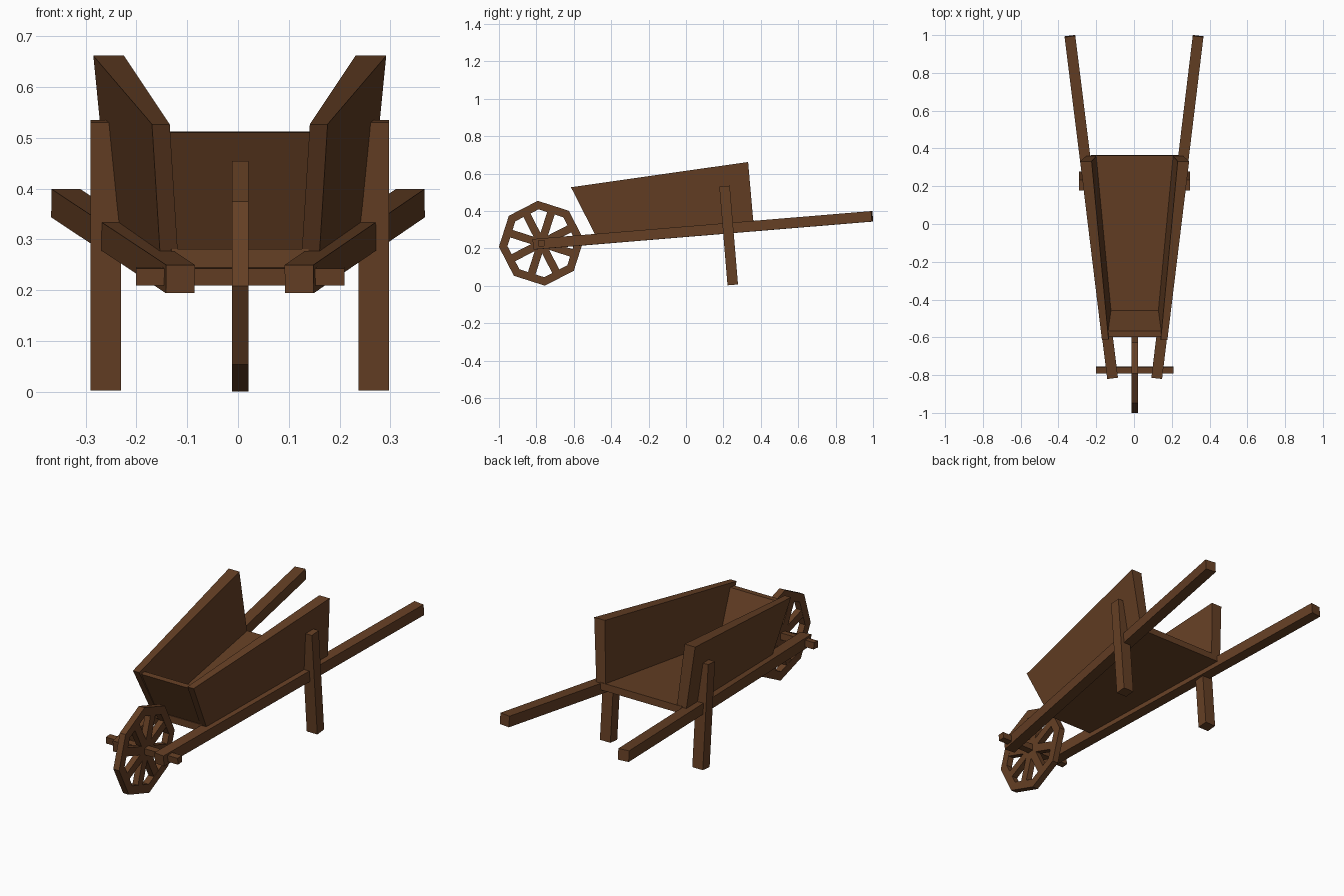
import bpy, bmesh, math
from mathutils import Vector, Matrix

if "Cube" in bpy.data.objects:
    bpy.data.objects.remove(bpy.data.objects["Cube"])

wood = bpy.data.materials.new("brown wood")
wood.diffuse_color = (0.13, 0.05, 0.018, 1)
wood.use_nodes = True
wood.node_tree.nodes["Principled BSDF"].inputs["Base Color"].default_value = wood.diffuse_color
CX = 0.0035                      # mirror plane of the body
TILT = math.atan2(0.151, 1.812)  # slope of the rails


def finish(name, bm):
    bmesh.ops.recalc_face_normals(bm, faces=bm.faces)
    me = bpy.data.meshes.new(name)
    bm.to_mesh(me)
    bm.free()
    me.materials.append(wood)
    ob = bpy.data.objects.new(name, me)
    bpy.context.collection.objects.link(ob)
    return ob


def add_box(bm, size, mat):
    bmesh.ops.create_cube(bm, size=1, matrix=mat @ Matrix.Diagonal((*size, 1)))


def hexa(name, a, b):
    """Solid joining two quads with matching corner order."""
    bm = bmesh.new()
    va = [bm.verts.new(p) for p in a]
    vb = [bm.verts.new(p) for p in b]
    bm.faces.new(va)
    bm.faces.new(vb)
    for i in range(4):
        j = (i + 1) % 4
        bm.faces.new((va[i], va[j], vb[j], vb[i]))
    return finish(name, bm)


for s, side in ((-1, "left"), (1, "right")):
    # long rail that ends in a handle
    p = Vector((CX + s * 0.117, -0.815, 0.222))
    q = Vector((s * 0.3395, 0.995, 0.3715))
    d = (q - p).normalized()
    r = d.cross(Vector((0, 0, 1))).normalized()
    u = r.cross(d)
    m = Matrix((r, d, u)).transposed().to_4x4()
    m.translation = (p + q) / 2
    bm = bmesh.new()
    add_box(bm, (0.057, (q - p).length, 0.056), m)
    finish(side + "_rail", bm)

    # leg, square to the rail
    bm = bmesh.new()
    add_box(bm, (0.06, 0.056, 0.53), Matrix.Translation((CX + s * 0.264, 0.228, 0.269))
            @ Matrix.Rotation(TILT, 4, 'X'))
    finish(side + "_leg", bm)

    # flared tub side: front edge and back edge
    def X(x):
        return CX + s * x
    hexa(side + "_tub_side",
         [(X(0.138), -0.615, 0.527), (X(0.173), -0.615, 0.527),
          (X(0.157), -0.485, 0.272), (X(0.122), -0.485, 0.272)],
         [(X(0.228), 0.332, 0.662), (X(0.2885), 0.332, 0.662),
          (X(0.257), 0.36, 0.343), (X(0.203), 0.36, 0.343)])

# tub floor, widening to the back
hexa("tub_floor",
     [(CX - 0.135, -0.49, 0.281), (CX + 0.135, -0.49, 0.281),
      (CX + 0.135, -0.49, 0.245), (CX - 0.135, -0.49, 0.245)],
     [(CX - 0.235, 0.362, 0.352), (CX + 0.235, 0.362, 0.352),
      (CX + 0.235, 0.365, 0.316), (CX - 0.235, 0.365, 0.316)])

# leaning front board
hexa("tub_front_board",
     [(CX - 0.145, -0.597, 0.511), (CX + 0.145, -0.597, 0.511),
      (CX + 0.13, -0.485, 0.278), (CX - 0.13, -0.485, 0.278)],
     [(CX - 0.145, -0.566, 0.513), (CX + 0.145, -0.566, 0.513),
      (CX + 0.13, -0.455, 0.28), (CX - 0.13, -0.455, 0.28)])

# axle
HUB = Matrix.Translation((CX + 0.001, -0.7735, 0.2275)) @ Matrix.Rotation(TILT, 4, 'X')
bm = bmesh.new()
add_box(bm, (0.41, 0.034, 0.034), HUB)
finish("axle", bm)

# eight-sided wheel rim
bm = bmesh.new()
rings = []
for i in range(8):
    a = i * math.pi / 4
    rings.append([bm.verts.new(HUB @ Vector((x, R * math.cos(a), R * math.sin(a))))
                  for x, R in ((-0.0165, 0.2275), (0.0165, 0.2275), (0.0165, 0.182), (-0.0165, 0.182))])
for i in range(8):
    a, b = rings[i], rings[(i + 1) % 8]
    for k in range(4):
        n = (k + 1) % 4
        bm.faces.new((a[k], a[n], b[n], b[k]))
finish("wheel_rim", bm)

# spokes running to the middles of the rim sides
bm = bmesh.new()
for i in range(4):
    add_box(bm, (0.031, 0.36, 0.042), HUB @ Matrix.Rotation((i + 0.5) * math.pi / 4, 4, 'X'))
finish("wheel_spokes", bm)
